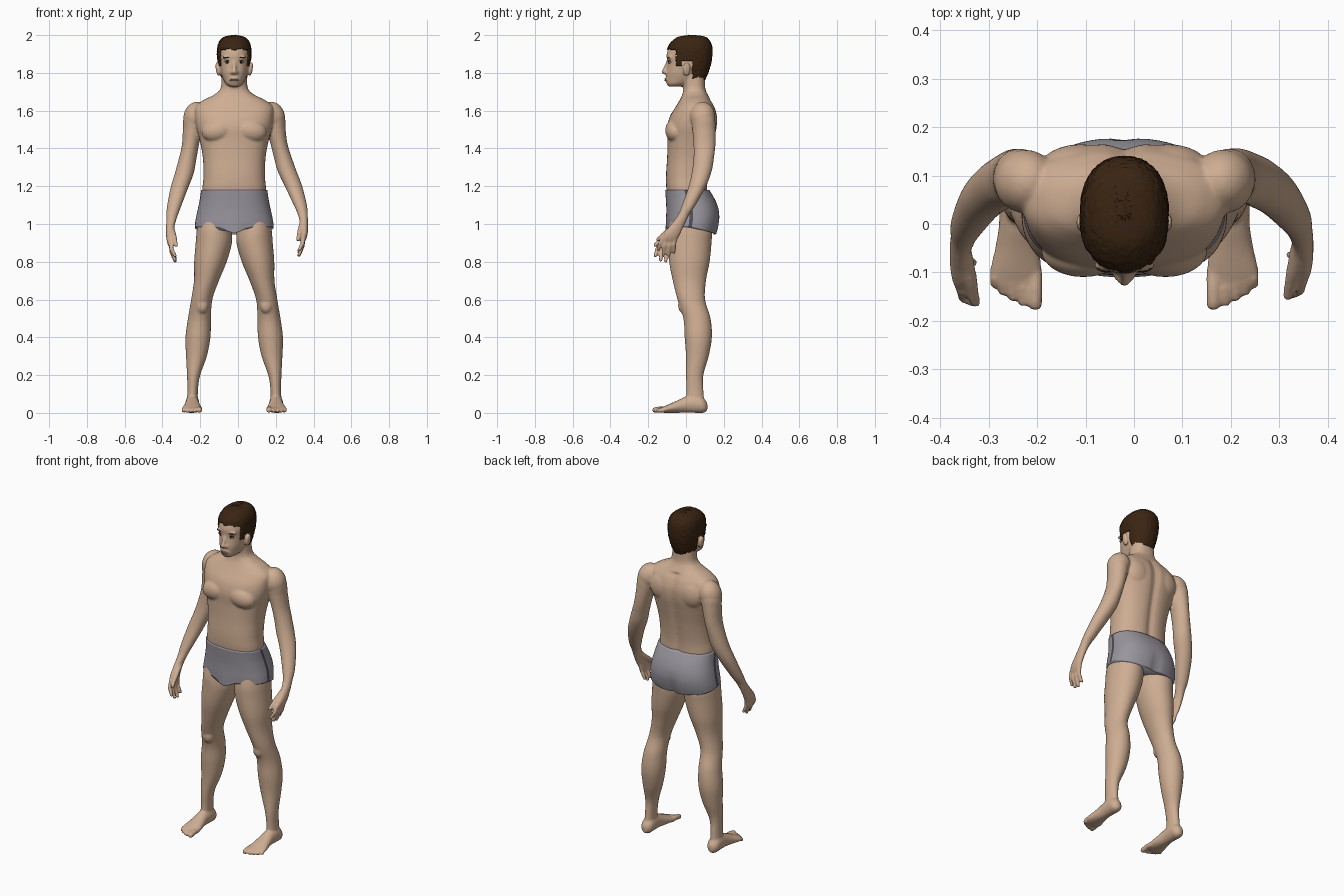
import bpy, bmesh, math, random
from mathutils import Vector, Matrix

random.seed(4)
if "Cube" in bpy.data.objects:
    bpy.data.objects.remove(bpy.data.objects["Cube"])
MID = -0.02  # the figure stands slightly off centre


def material(name, rgb):
    m = bpy.data.materials.new(name)
    m.use_nodes = True
    m.diffuse_color = (*rgb, 1)
    m.node_tree.nodes["Principled BSDF"].inputs["Base Color"].default_value = (*rgb, 1)
    return m


skin = material("skin", (0.62, 0.42, 0.29))
cloth = material("grey cloth", (0.32, 0.30, 0.34))
seam = material("dark seam", (0.08, 0.075, 0.09))
brown = material("dark brown hair", (0.042, 0.018, 0.006))
lip = material("lips", (0.42, 0.24, 0.17))
white = material("eye white", (0.7, 0.66, 0.6))
iris = material("iris", (0.02, 0.012, 0.008))


def finish(name, bm, *mats):
    bmesh.ops.recalc_face_normals(bm, faces=bm.faces)
    for f in bm.faces:
        f.smooth = True
    me = bpy.data.meshes.new(name)
    bm.to_mesh(me)
    bm.free()
    ob = bpy.data.objects.new(name, me)
    for m in mats:
        me.materials.append(m)
    ob.location.x = MID
    bpy.context.collection.objects.link(ob)
    return ob


def spline(rows, steps):
    """Catmull-Rom rows between the key rows."""
    out = []
    for i in range(len(rows) - 1):
        a, b, c, d = (rows[max(i - 1, 0)], rows[i], rows[i + 1], rows[min(i + 2, len(rows) - 1)])
        for s in range(steps):
            t = s / steps
            out.append([q + 0.5 * t * (r - p + t * (2 * p - 5 * q + 4 * r - e + t * (3 * (q - r) + e - p)))
                        for p, q, r, e in zip(a, b, c, d)])
    return out + [list(rows[-1])]


def loft(bm, rows, power=2.0, along="z", segs=48, steps=6, move=lambda p: p):
    """Rows are (height, centre, centre, radius, radius)."""
    rings = []
    for t, c1, c2, r1, r2 in spline(rows, steps):
        ring = []
        for k in range(segs):
            a = 2 * math.pi * k / segs
            u, v = (math.copysign(abs(w) ** (2 / power), w) for w in (math.cos(a), math.sin(a)))
            u, v = c1 + r1 * u, c2 + r2 * v
            p = (u, v, t) if along == "z" else (u, t, v)
            ring.append(bm.verts.new(move(Vector(p))))
        rings.append(ring)
    for lo, hi in zip(rings, rings[1:]):
        for k in range(segs):
            j = (k + 1) % segs
            bm.faces.new((lo[k], lo[j], hi[j], hi[k])).material_index = 0
    bm.faces.new(rings[0])
    bm.faces.new(rings[-1])
    return rings


def span(z, half, front, back):
    return (z, 0, (front + back) / 2, half, (back - front) / 2)


def ball(bm, centre, radii, tilt=0):
    mat = Matrix.Translation(centre) @ Matrix.Rotation(tilt, 4, "Y") @ Matrix.Diagonal((*radii, 1))
    bmesh.ops.create_uvsphere(bm, u_segments=24, v_segments=16, radius=1, matrix=mat)


def limb(bm, points, r1, r2):
    """Rounded tapering chain for fingers, toes and the nose."""
    points = [Vector(p) for p in points]
    n = len(points) - 1
    radii = [r1 + (r2 - r1) * i / n for i in range(n + 1)]
    for p, r in zip(points, radii):
        ball(bm, p, (r, r, r))
    for p, q, ra, rb in zip(points, points[1:], radii, radii[1:]):
        d = q - p
        mat = Matrix.Translation((p + q) / 2) @ d.to_track_quat("Z", "Y").to_matrix().to_4x4()
        bmesh.ops.create_cone(bm, cap_ends=True, segments=16, radius1=ra, radius2=rb, depth=d.length, matrix=mat)


# Torso and neck, with a shallow groove down the spine
def spine(p):
    if p.y > 0.06 and p.z < 1.66:
        p.y -= 0.013 * math.exp(-(p.x / 0.025) ** 2)
    return p


body = bmesh.new()
loft(body, [span(1.06, .15, -.08, .12), span(1.17, .168, -.102, .116), span(1.25, .163, -.106, .118),
            span(1.35, .166, -.1, .132), span(1.44, .182, -.098, .15), span(1.51, .2, -.1, .164),
            span(1.57, .208, -.085, .166), span(1.62, .205, -.055, .152), span(1.655, .165, -.034, .132),
            span(1.685, .105, -.02, .115), span(1.72, .072, -.014, .102), span(1.8, .066, -.02, .1)],
     power=2.4, move=spine)

# Head, nose and ears
loft(body, [span(1.727, .024, -.09, -.02), span(1.742, .045, -.102, .02), span(1.77, .06, -.105, .08),
            span(1.8, .07, -.105, .1), span(1.85, .078, -.099, .115), span(1.9, .081, -.102, .122),
            span(1.95, .072, -.08, .115), span(1.98, .045, -.04, .09)], power=2.2)
limb(body, [(0, -.094, 1.865), (0, -.107, 1.83), (0, -.116, 1.806)], .008, .013)
for s in (-1, 1):
    ball(body, (s * .014, -.105, 1.802), (.01, .012, .009))
    ball(body, (s * .087, .003, 1.82), (.011, .021, .038), s * .15)
    ball(body, (s * .034, -.086, 1.882), (.03, .013, .009))
ball(body, (0, -.1, 1.764), (.028, .012, .013))

# Chest and shoulders
for s in (-1, 1):
    ball(body, (s * .085, -.055, 1.495), (.088, .055, .062), s * .2)
    ball(body, (s * .205, .088, 1.57), (.063, .066, .078), s * -.3)
    ball(body, (s * .09, .115, 1.55), (.085, .05, .085))

# Arms and hands; the right arm hangs lower and closer in
for s in (-1, 1):
    def hang(p, s=s):
        p = Vector(p)
        if s < 0:
            t = min(max((1.5 - p.z) / 0.45, 0), 1)
            p -= Vector((.03, .015, .03)) * t
        p.x *= s
        return p

    loft(body, [(1.63, .19, .085, .03, .04), (1.57, .21, .09, .056, .062), (1.5, .221, .095, .051, .061),
                (1.42, .238, .098, .045, .058), (1.35, .258, .094, .047, .054), (1.28, .28, .084, .05, .052),
                (1.2, .314, .06, .046, .046), (1.1, .35, .015, .035, .036), (1.05, .363, -.012, .026, .03),
                (1.0, .37, -.042, .021, .036), (.95, .371, -.074, .018, .045), (.915, .366, -.088, .014, .042)],
         segs=32, move=hang)
    # Start, tip and tip height of each finger
    for y0, y1, z1 in ((-.12, -.147, .862), (-.1, -.12, .838), (-.078, -.092, .834), (-.056, -.064, .85)):
        knuckle = ((y0 + y1) / 2 - .004, (.93 + z1) / 2)
        limb(body, [hang((.366, y0, .93)), hang((.362, *knuckle)), hang((.343, y1, z1))], .0125, .0095)
    limb(body, [hang((.362, -.045, 1.0)), hang((.347, -.105, .955)), hang((.338, -.148, .918))], .018, .0105)

# Legs, feet and toes
for s in (-1, 1):
    def side(p, s=s):
        p.x *= s
        return p

    loft(body, [(1.05, .1, .02, .085, .095), (.97, .106, .022, .092, .115), (.9, .108, .02, .096, .115),
                (.8, .126, .018, .086, .107), (.7, .147, .018, .066, .088), (.6, .172, .028, .056, .073),
                (.5, .184, .058, .061, .072), (.4, .192, .065, .066, .072), (.3, .2, .06, .055, .06),
                (.2, .215, .046, .035, .046), (.12, .22, .047, .028, .045), (.04, .222, .05, .03, .05)],
         move=side)
    ball(body, (s * .17, -.012, .57), (.034, .03, .045))
    loft(body, [(.113, .222, .032, .014, .02), (.09, .222, .04, .034, .04), (.05, .222, .048, .037, .048),
                (0, .222, .044, .037, .043), (-.05, .222, .032, .045, .032), (-.1, .224, .021, .054, .021),
                (-.128, .224, .015, .047, .014)], along="y", segs=32, move=side)
    for x, tip, r in ((.184, -.164, .015), (.209, -.16, .011), (.23, -.15, .011), (.25, -.139, .0105), (.268, -.124, .01)):
        limb(body, [(s * x, -.1, .02), (s * x, (tip - .1) / 2, .021), (s * x, tip, r)], r, r)

ob = finish("body", body, skin)
blend = ob.modifiers.new("blend parts", "REMESH")
blend.mode = "VOXEL"
blend.voxel_size = 0.006
blend.use_smooth_shade = True
soft = ob.modifiers.new("soften", "SMOOTH")
soft.factor = 0.5
soft.iterations = 4


# Swim shorts with raised leg openings and a seam down each side
def hem(p):
    back = max(0, (p.y - .03) / .14)
    t = min(max((1.08 - p.z) / .095, 0), 1)
    middle = math.exp(-(p.x / .05) ** 2)
    p.z -= t * (.035 * middle * (1 - min(back, 1)) + .04 * min(back, 1))
    p.y -= back * .016 * math.exp(-(p.x / .022) ** 2) * t
    if p.y < 0:
        p.y -= .008 * t * middle
    return p


shorts = bmesh.new()
rings = loft(shorts, [span(.985, .209, -.1, .162), span(1.02, .205, -.102, .174), span(1.06, .197, -.103, .177),
                      span(1.12, .184, -.106, .158), span(1.18, .175, -.11, .124)],
             power=2.35, segs=64, move=hem)
for lo, hi in zip(rings, rings[1:]):
    for k in (32, 63):
        corners = {lo[k], lo[(k + 1) % 64], hi[k]}
        for f in lo[k].link_faces:
            if corners <= set(f.verts) and len(f.verts) == 4:
                f.material_index = 1
finish("swim_shorts", shorts, cloth, seam)


# Short hair: a cap trimmed to the hairline, around the ears and at the nape
def tuft(p):
    return p + Vector((random.uniform(-.002, .002), random.uniform(-.002, .002), 0))


def has_hair(p):
    if p.y > .034:
        return p.z > 1.765
    if p.y > -.025:
        return p.z > 1.862
    if p.y > -.052:
        return p.z > 1.835
    return p.z > 1.925 + .1 * abs(p.x) * (abs(p.x) < .05)


hair = bmesh.new()
loft(hair, [span(1.755, .064, -.08, .098), span(1.8, .077, -.09, .118), span(1.85, .086, -.098, .133),
            span(1.9, .091, -.104, .139), span(1.945, .087, -.092, .137), span(1.975, .073, -.066, .122),
            span(1.992, .05, -.036, .1), span(2.0, .012, .015, .05)], power=2.3, segs=96, steps=8, move=tuft)
bmesh.ops.recalc_face_normals(hair, faces=hair.faces)
bald = [f for f in hair.faces if not has_hair(f.calc_center_median())]
bmesh.ops.delete(hair, geom=bald, context="FACES")
ob = finish("hair", hair, brown)
thick = ob.modifiers.new("thickness", "SOLIDIFY")
thick.thickness = 0.014
thick.offset = -1

# Eyes, brows and lips
for s, label in ((1, "left"), (-1, "right")):
    for part, centre, radii, tilt, mat in (
            ("eye", (.035, -.083, 1.856), (.015, .011, .006), 0, white),
            ("iris", (.035, -.09, 1.856), (.006, .006, .006), 0, iris),
            ("eyelid", (.035, -.085, 1.863), (.017, .011, .0025), .08, iris),
            ("brow", (.037, -.088, 1.881), (.022, .012, .0045), -.1, brown)):
        bm = bmesh.new()
        ball(bm, (s * centre[0], *centre[1:]), radii, s * tilt)
        finish(label + "_" + part, bm, mat)
for name, z in (("upper_lip", 1.768), ("lower_lip", 1.76)):
    bm = bmesh.new()
    ball(bm, (0, -.104, z), (.023, .0095, .0042))
    finish(name, bm, lip)
